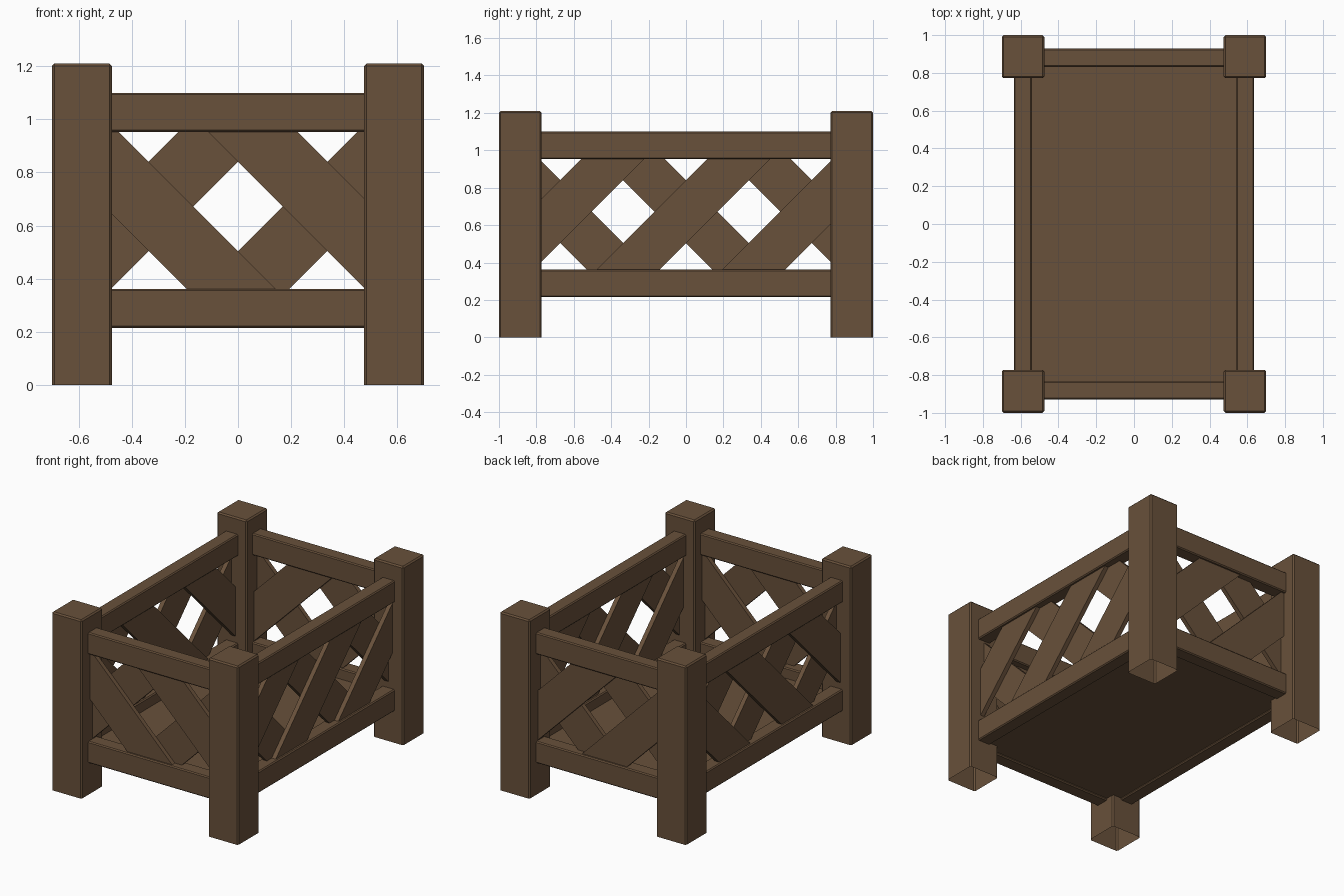
import bpy, bmesh, math
from mathutils import Matrix, Vector

if "Cube" in bpy.data.objects:
    bpy.data.objects.remove(bpy.data.objects["Cube"])

wood = bpy.data.materials.new("brown wood")
wood.diffuse_color = (0.14, 0.082, 0.043, 1)
wood.use_nodes = True
wood.node_tree.nodes["Principled BSDF"].inputs["Base Color"].default_value = wood.diffuse_color


def finish(bm, name, mirror=(False, False)):
    bmesh.ops.recalc_face_normals(bm, faces=bm.faces)
    me = bpy.data.meshes.new(name)
    bm.to_mesh(me)
    bm.free()
    me.materials.append(wood)
    ob = bpy.data.objects.new(name, me)
    bpy.context.collection.objects.link(ob)
    if any(mirror):
        m = ob.modifiers.new("Mirror", 'MIRROR')
        m.use_axis = (mirror[0], mirror[1], False)
        m.use_mirror_merge = False
    return ob


def box(x0, x1, y0, y1, z0, z1):
    bm = bmesh.new()
    size = Matrix.Diagonal((x1 - x0, y1 - y0, z1 - z0, 1))
    mid = Matrix.Translation(((x0 + x1) / 2, (y0 + y1) / 2, (z0 + z1) / 2))
    bmesh.ops.create_cube(bm, size=1, matrix=mid @ size)
    return bm


def bevel(bm, edges, w):
    bmesh.ops.bevel(bm, geom=edges, offset=w, segments=1, profile=0.5, affect='EDGES')


# corner posts, open underneath
bm = box(0.475, 0.70, 0.772, 1.0, 0, 1.21)
bmesh.ops.delete(bm, geom=[f for f in bm.faces if f.normal.z < -0.5], context='FACES')
bevel(bm, [e for e in bm.edges if not e.is_boundary], 0.009)
finish(bm, "corner_post", (True, True))


def panel(prefix, half, dist, centres, turn, mirror):
    """Two rails with crossed slats between them, facing -y, then turned."""
    rot = Matrix.Rotation(turn, 4, 'Z')
    # rails
    for part, z in (("lower_rail", 0.215), ("upper_rail", 0.953)):
        bm = box(-half, half, -dist - 0.048, -dist + 0.048, z, z + 0.147)
        bevel(bm, [e for e in bm.edges
                   if abs(e.verts[0].co.x - e.verts[1].co.x) > 0.1], 0.007)
        bm.transform(rot)
        finish(bm, prefix + "_" + part, mirror)
    # slats: the outer layer leans one way, the inner layer the other
    for layer, y0, lean in (("outer", -dist - 0.03, 1), ("inner", -dist, -1)):
        # on the long sides the outer layer leans the opposite way
        angle = math.radians(45) * lean * (-1 if turn else 1)
        for i, c in enumerate(centres):
            bm = box(-1, 1, y0, y0 + 0.03, -0.119, 0.119)
            bm.transform(Matrix.Translation((c, 0, 0.672)) @ Matrix.Rotation(angle, 4, 'Y'))
            for co, no in (((half, 0, 0), (1, 0, 0)), ((-half, 0, 0), (-1, 0, 0)),
                           ((0, 0, 0.97), (0, 0, 1)), ((0, 0, 0.345), (0, 0, -1))):
                bmesh.ops.bisect_plane(bm, geom=bm.verts[:] + bm.edges[:] + bm.faces[:],
                                       plane_co=Vector(co), plane_no=Vector(no),
                                       clear_outer=True)
                bmesh.ops.holes_fill(bm, edges=[e for e in bm.edges if e.is_boundary])
            bm.transform(rot)
            finish(bm, f"{prefix}_{layer}_slat_{i + 1}", mirror)


panel("end", 0.48, 0.88, (-0.336, 0.336), 0, (False, True))
panel("side", 0.777, 0.588, (-0.672, 0, 0.672), math.radians(90), (True, False))

# floor board between the lower rails
finish(box(-0.545, 0.545, -0.837, 0.837, 0.228, 0.29), "floor_board")
